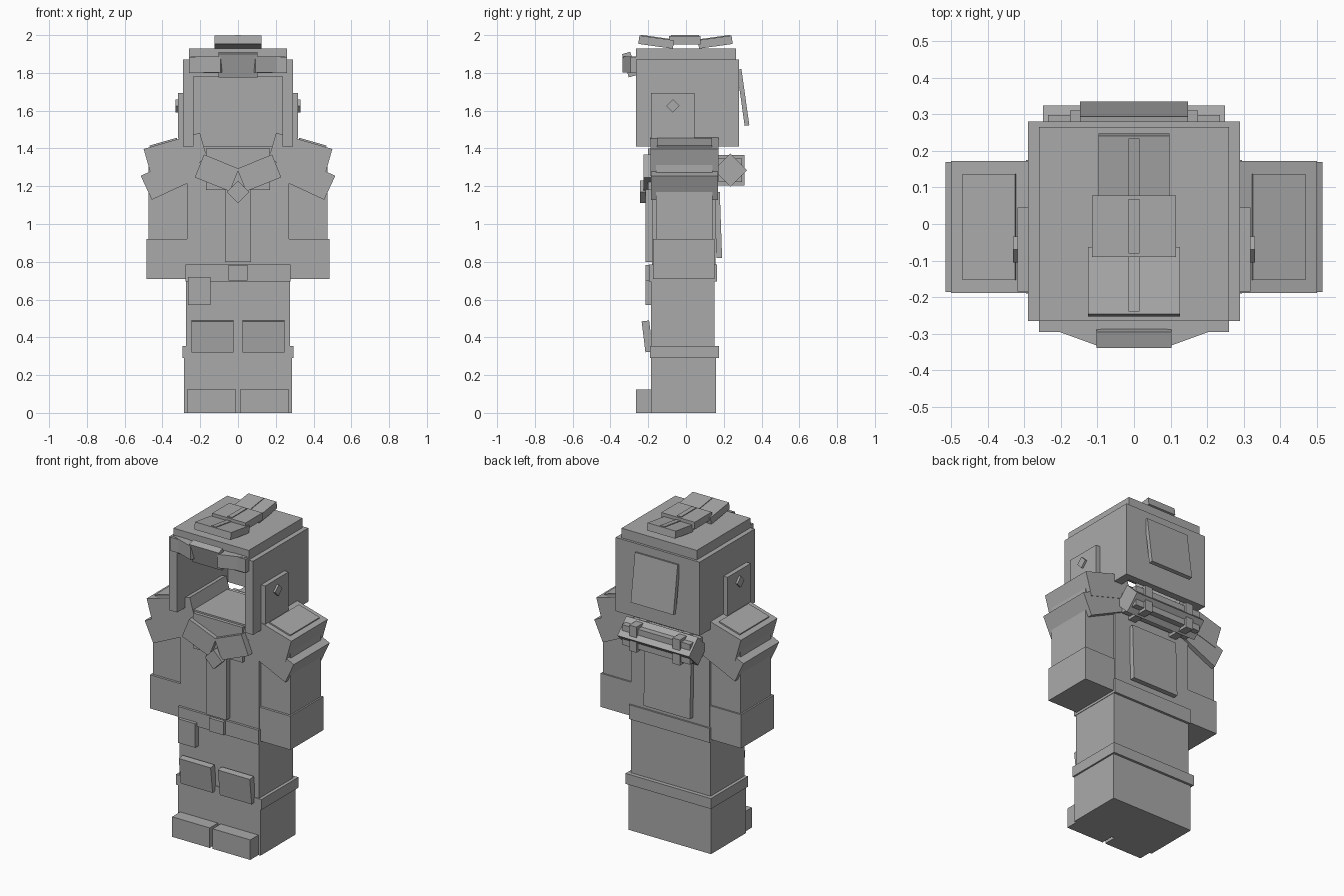
import bpy
import bmesh
from math import radians
from mathutils import Matrix, Vector, Euler

default = bpy.data.objects.get("Cube")
if default:
    bpy.data.objects.remove(default, do_unlink=True)

grey = bpy.data.materials.new("plain grey")
grey.use_nodes = True
COLOUR = (0.4, 0.4, 0.4, 1)
grey.diffuse_color = COLOUR
grey.node_tree.nodes["Principled BSDF"].inputs["Base Color"].default_value = COLOUR


def box(name, centre, size, rot=(0, 0, 0)):
    """Box from centre, size and rotation in degrees."""
    bm = bmesh.new()
    spin = Euler([radians(a) for a in rot]).to_matrix().to_4x4()
    bmesh.ops.create_cube(bm, size=1, matrix=spin @ Matrix.Diagonal((*size, 1)))
    mesh = bpy.data.meshes.new(name)
    bm.to_mesh(mesh)
    bm.free()
    mesh.materials.append(grey)
    ob = bpy.data.objects.new(name, mesh)
    ob.location = centre
    bpy.context.collection.objects.link(ob)


def span(name, x, y, z):
    """Upright box from its limits on each axis."""
    lo, hi = Vector((x[0], y[0], z[0])), Vector((x[1], y[1], z[1]))
    box(name, (lo + hi) / 2, hi - lo)


def mid(name, half, y, z):
    span(name, (-half, half), y, z)


def pair(name, centre, size, rot=(0, 0, 0)):
    """Left (+x) box and its mirror image."""
    x, y, z = centre
    a, b, c = rot
    box("left_" + name, centre, size, rot)
    box("right_" + name, (-x, y, z), size, (a, -b, -c))


def span_pair(name, x, y, z):
    span("left_" + name, x, y, z)
    span("right_" + name, (-x[1], -x[0]), y, z)


# Boots and legs
mid("boots", 0.285, (-0.185, 0.16), (0, 0.3))
span_pair("boot_toe", (0.01, 0.27), (-0.265, -0.18), (0, 0.125))
mid("boot_cuff", 0.295, (-0.19, 0.175), (0.29, 0.355))
mid("legs", 0.275, (-0.185, 0.15), (0.35, 0.72))
pair("knee_pad", (0.135, -0.205, 0.405), (0.22, 0.04, 0.165), (7, 0, 0))

# Belt
mid("belt", 0.278, (-0.195, 0.165), (0.695, 0.785))
mid("buckle", 0.05, (-0.215, -0.18), (0.7, 0.782))
span("belt_pouch", (-0.265, -0.145), (-0.215, -0.18), (0.57, 0.72))

# Torso
mid("torso", 0.27, (-0.18, 0.155), (0.78, 1.41))
mid("coat_placket", 0.07, (-0.215, -0.17), (0.8, 1.2))
mid("chest_plate", 0.17, (-0.2, -0.17), (1.18, 1.4))
pair("collar_flap", (0.112, -0.205, 1.27), (0.2, 0.04, 0.13), (0, -22, 0))
box("collar_diamond", (0, -0.22, 1.17), (0.085, 0.045, 0.085), (0, 45, 0))
box("back_panel", (0, 0.17, 0.995), (0.32, 0.03, 0.35), (2, 0, 0))

# Arms and layered shoulder pads
span_pair("arm", (0.26, 0.475), (-0.16, 0.14), (0.9, 1.35))
span_pair("arm_cuff", (0.262, 0.485), (-0.175, 0.15), (0.71, 0.92))
pair("upper_shoulder_pad", (0.33, -0.008, 1.368), (0.31, 0.36, 0.15), (0, 16, 0))
pair("shoulder_ridge", (0.395, -0.008, 1.43), (0.15, 0.29, 0.012), (0, 16, 0))
pair("lower_shoulder_pad", (0.345, -0.008, 1.257), (0.31, 0.355, 0.14), (0, 25, 0))

# Rolled bundle on the upper back, eight-sided from two crossed boxes
for angle, half in ((0, 0.235), (45, 0.248)):
    box("back_roll", (0, 0.235, 1.285), (2 * half, 0.125, 0.125), (angle, 0, 0))
pair("roll_strap", (0.15, 0.235, 1.285), (0.05, 0.15, 0.16))

# Hollow helmet, open at the face and below
span_pair("helmet_side", (0.235, 0.29), (-0.265, 0.28), (1.41, 1.87))
mid("helmet_back", 0.285, (0.235, 0.28), (1.41, 1.87))
mid("helmet_roof", 0.285, (-0.265, 0.28), (1.78, 1.87))
mid("helmet_cap", 0.26, (-0.265, 0.265), (1.86, 1.93))
box("helmet_back_panel", (0, 0.302, 1.67), (0.295, 0.025, 0.3), (8, 0, 0))

# Ear plates with diamond studs
span_pair("ear_plate", (0.28, 0.318), (-0.185, 0.045), (1.453, 1.693))
pair("ear_stud", (0.318, -0.07, 1.625), (0.025, 0.05, 0.05), (45, 0, 0))

# Brow guard
mid("brow_band", 0.26, (-0.295, -0.26), (1.8, 1.885))
box("brow_plate", (0, -0.299, 1.844), (0.205, 0.045, 0.128), (16, 0, 0))
pair("brow_wing", (0.165, -0.285, 1.845), (0.17, 0.045, 0.085), (0, 0, 20))

# Crest in three segments, each with a thin ridge
segments = (("front", -0.158, 1.963, 0.25, 0.185, -8),
            ("middle", -0.006, 1.973, 0.23, 0.168, 0),
            ("rear", 0.155, 1.963, 0.195, 0.18, 8))
for place, y, z, width, length, tilt in segments:
    box(place + "_crest", (0, y, z), (width, length, 0.045), (tilt, 0, 0))
    box(place + "_crest_ridge", (0, y, z + 0.02), (0.03, length - 0.02, 0.014), (tilt, 0, 0))
